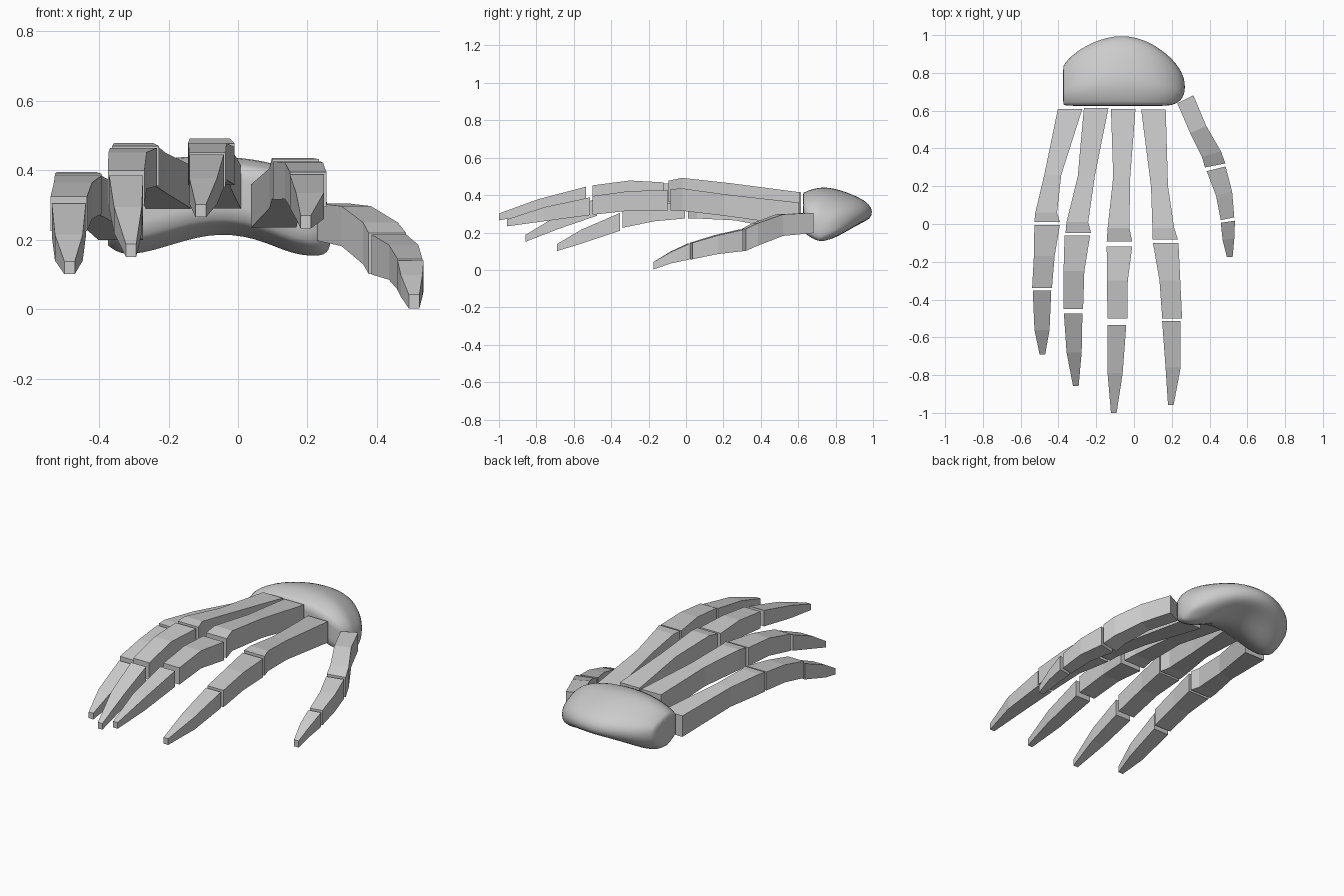
import bpy, bmesh


def loft(name, rings):
    """Skin a list of equal-length closed rings and cap both ends."""
    bm = bmesh.new()
    vs = [[bm.verts.new(p) for p in r] for r in rings]
    n = len(rings[0])
    for a, b in zip(vs, vs[1:]):
        for i in range(n):
            j = (i + 1) % n
            bm.faces.new((a[i], a[j], b[j], b[i]))
    bm.faces.new(vs[0])
    bm.faces.new(vs[-1])
    bmesh.ops.recalc_face_normals(bm, faces=bm.faces)
    me = bpy.data.meshes.new(name)
    bm.to_mesh(me)
    bm.free()
    ob = bpy.data.objects.new(name, me)
    bpy.context.collection.objects.link(ob)
    return ob


def bone(name, path, widths, heights, slants=None):
    """Flat-sided bone; path holds (centre x, y, top z), slant skews the cut in plan."""
    rings = []
    for (x, y, z), w, h, s in zip(path, widths, heights, slants or [0] * len(path)):
        a, b = w / 2, s * w / 2
        rings.append([(x - a, y - b, z - h), (x + a, y + b, z - h),
                      (x + a, y + b, z), (x - a, y - b, z)])
    return loft(name, rings)


# Shared bone profiles: widths and depths along the length
META = ((.13, .09, .115, .135), (.125, .115, .12, .115))
PROX = ((.135, .11, .105), (.11, .105, .10))
DIST = ((.098, .08, .03), (.095, .075, .037))

fingers = {
    "little": (
        [(-.338, .61, .325), (-.43, .26, .38), (-.465, .06, .395), (-.46, .01, .39)],
        [(-.46, -.005, .385), (-.475, -.17, .365), (-.487, -.34, .325)],
        [(-.487, -.352, .305), (-.487, -.56, .215), (-.485, -.69, .138)]),
    "ring": (
        [(-.2, .615, .415), (-.253, .25, .45), (-.3, .01, .478), (-.295, -.048, .47)],
        [(-.3, -.062, .465), (-.318, -.25, .452), (-.322, -.45, .40)],
        [(-.322, -.475, .385), (-.317, -.68, .295), (-.308, -.857, .188)]),
    "middle": (
        [(-.057, .61, .415), (-.065, .25, .462), (-.082, -.02, .492), (-.077, -.093, .477)],
        [(-.077, -.12, .468), (-.088, -.3, .478), (-.088, -.50, .452)],
        [(-.09, -.535, .445), (-.1, -.79, .378), (-.107, -1.0, .302)]),
    "index": (
        [(.103, .605, .36), (.135, .2, .405), (.155, -.02, .436), (.165, -.082, .432)],
        [(.168, -.1, .426), (.19, -.3, .422), (.202, -.50, .395)],
        [(.198, -.513, .388), (.207, -.76, .335), (.195, -.957, .27)]),
}
for name, (meta, prox, dist) in fingers.items():
    bone(name + "_metacarpal", meta, *META)
    bone(name + "_middle_bone", prox, *PROX)
    bone(name + "_tip_bone", dist, *DIST)

# Thumb
bone("thumb_metacarpal",
     [(.272, .66, .305), (.34, .50, .297), (.41, .37, .25), (.43, .31, .22)],
     (.085, .085, .10, .108), (.108, .115, .12, .118), (.5, .45, .3, .2))
bone("thumb_middle_bone", [(.435, .292, .215), (.477, .16, .185), (.495, .028, .145)],
     (.10, .085, .072), (.115, .10, .088), (.25, .25, .2))
bone("thumb_tip_bone", [(.497, .012, .14), (.5, -.08, .098), (.507, -.175, .042)],
     (.075, .062, .03), (.085, .062, .04), (.15, .1, 0))

# Wrist: stations across x as (x, front y, back y, back z, top z, bottom z)
stations = [
    (-.375, .63, .84, .29, .36, .18), (-.33, .625, .90, .30, .40, .14),
    (-.22, .625, .97, .31, .44, .165), (-.08, .625, 1.01, .31, .445, .215),
    (.05, .625, .985, .31, .435, .20), (.15, .625, .925, .29, .41, .15),
    (.225, .63, .855, .26, .36, .145), (.272, .68, .77, .225, .29, .16)]
rings = []
for x, yf, yb, zc, zt, zb in stations:
    d, h = yb - yf, zt - zb
    rings.append([(x, yf, zb + .22 * h), (x, yf, zt - .12 * h),
                  (x, yf + .28 * d, zt + .01), (x, yf + .62 * d, zt - .10 * h),
                  (x, yb, zc + .045), (x, yb, zc - .045),
                  (x, yf + .70 * d, zb + .15 * h), (x, yf + .38 * d, zb - .01)])
wrist = loft("wrist", rings)
# Keep the flat front face crisp
crease = wrist.data.attributes.new("crease_edge", "FLOAT", "EDGE")
for e in wrist.data.edges:
    ids = [v % 8 for v in e.vertices]
    same_station = e.vertices[0] // 8 == e.vertices[1] // 8
    if (not same_station and ids[0] in (0, 1)) or (same_station and e.vertices[0] // 8 == 0):
        crease.data[e.index].value = .8
sub = wrist.modifiers.new("Rounding", "SUBSURF")
sub.levels = sub.render_levels = 2
for p in wrist.data.polygons:
    p.use_smooth = True
